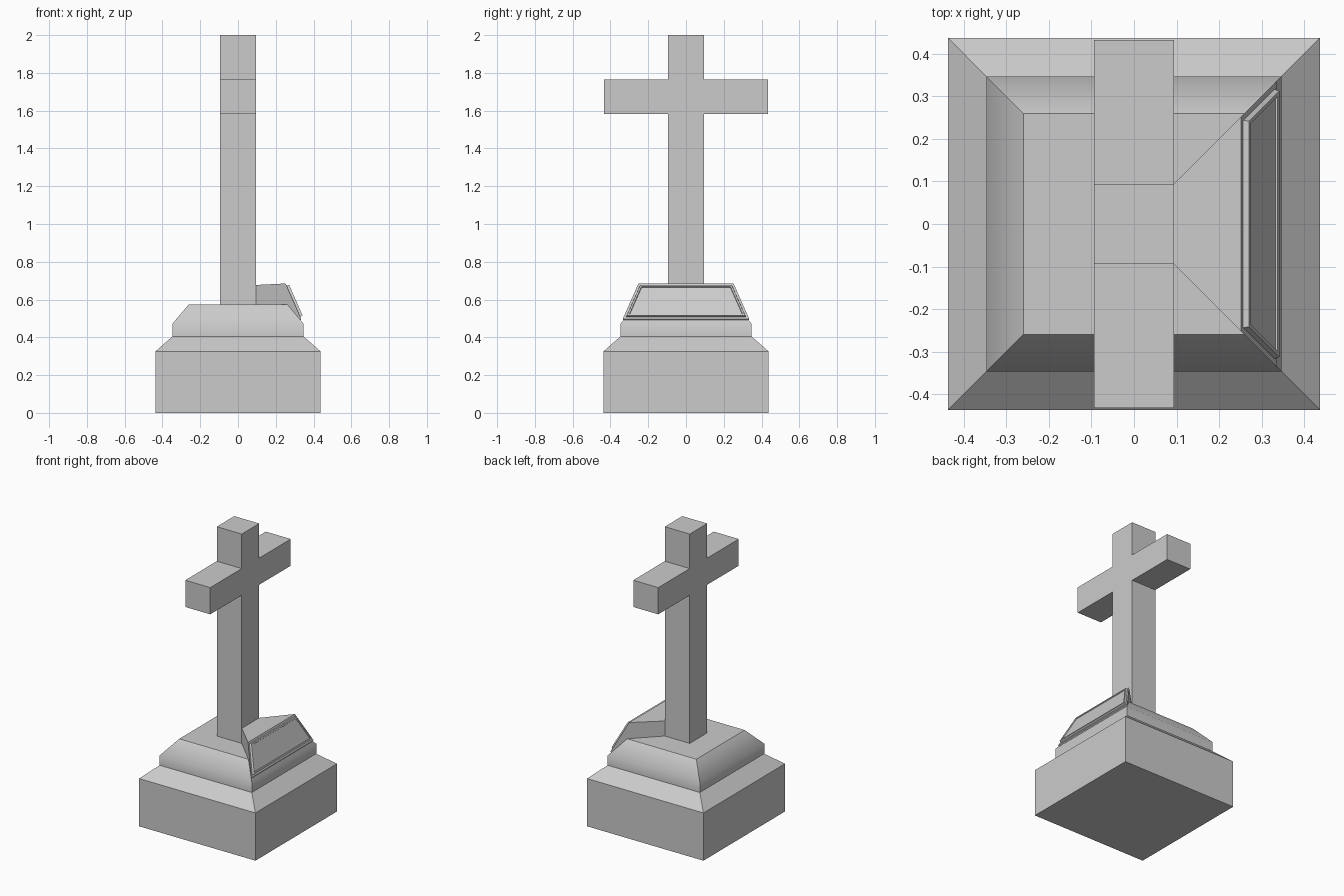
import bpy, bmesh, math

if "Cube" in bpy.data.objects:
    bpy.data.objects.remove(bpy.data.objects["Cube"])


def finish(name, bm):
    bmesh.ops.recalc_face_normals(bm, faces=bm.faces)
    mesh = bpy.data.meshes.new(name)
    bm.to_mesh(mesh)
    bm.free()
    obj = bpy.data.objects.new(name, mesh)
    bpy.context.collection.objects.link(obj)
    return obj


def loft(bm, rings):
    """Skin a list of equal-length point rings and cap both ends."""
    rows = [[bm.verts.new(p) for p in ring] for ring in rings]
    for a, b in zip(rows, rows[1:]):
        for i in range(len(a)):
            j = (i + 1) % len(a)
            bm.faces.new((a[i], a[j], b[j], b[i]))
    bm.faces.new(rows[0])
    bm.faces.new(rows[-1])


# Stepped square pedestal: (half width, height)
bm = bmesh.new()
steps = [(0.438, 0), (0.438, 0.325), (0.347, 0.405), (0.347, 0.472), (0.26, 0.575)]
loft(bm, [[(-r, -r, z), (r, -r, z), (r, r, z), (-r, r, z)] for r, z in steps])
pedestal = finish("pedestal", bm)
bpy.context.view_layer.objects.active = pedestal
pedestal.select_set(True)
bpy.ops.object.shade_smooth_by_angle(angle=math.radians(45))
pedestal.select_set(False)

# Cross: mirrored (y, z) outline extruded along x
bm = bmesh.new()
w, arm = 0.094, 0.433
half = [(w, 0.57), (w, 1.583), (arm, 1.583), (arm, 1.765), (w, 1.765), (w, 2.0)]
outline = half + [(-y, z) for y, z in reversed(half)]
loft(bm, [[(x, y, z) for y, z in outline] for x in (-w, w)])
finish("cross", bm)

# Flared plaque block: side planes follow y = +-x, from the shaft to the pedestal ridge
bm = bmesh.new()
profile = [(0.09, 0.5), (0.09, 0.677), (0.252, 0.685), (0.335, 0.497), (0.325, 0.482)]
loft(bm, [[(x, s * x, z) for x, z in profile] for s in (-1, 1)])
bmesh.ops.recalc_face_normals(bm, faces=bm.faces)
bm.normal_update()

# Raised rim and recessed panel on the sloping face
panel = next(f for f in bm.faces
             if len(f.verts) == 4 and f.normal.x > 0.8 and f.normal.z > 0.2)
for thickness, depth in ((0.012, 0), (0.003, 0.014), (0.009, 0), (0.002, -0.005)):
    bmesh.ops.inset_individual(bm, faces=[panel], thickness=thickness,
                               depth=depth, use_even_offset=True)
finish("plaque_block", bm)
